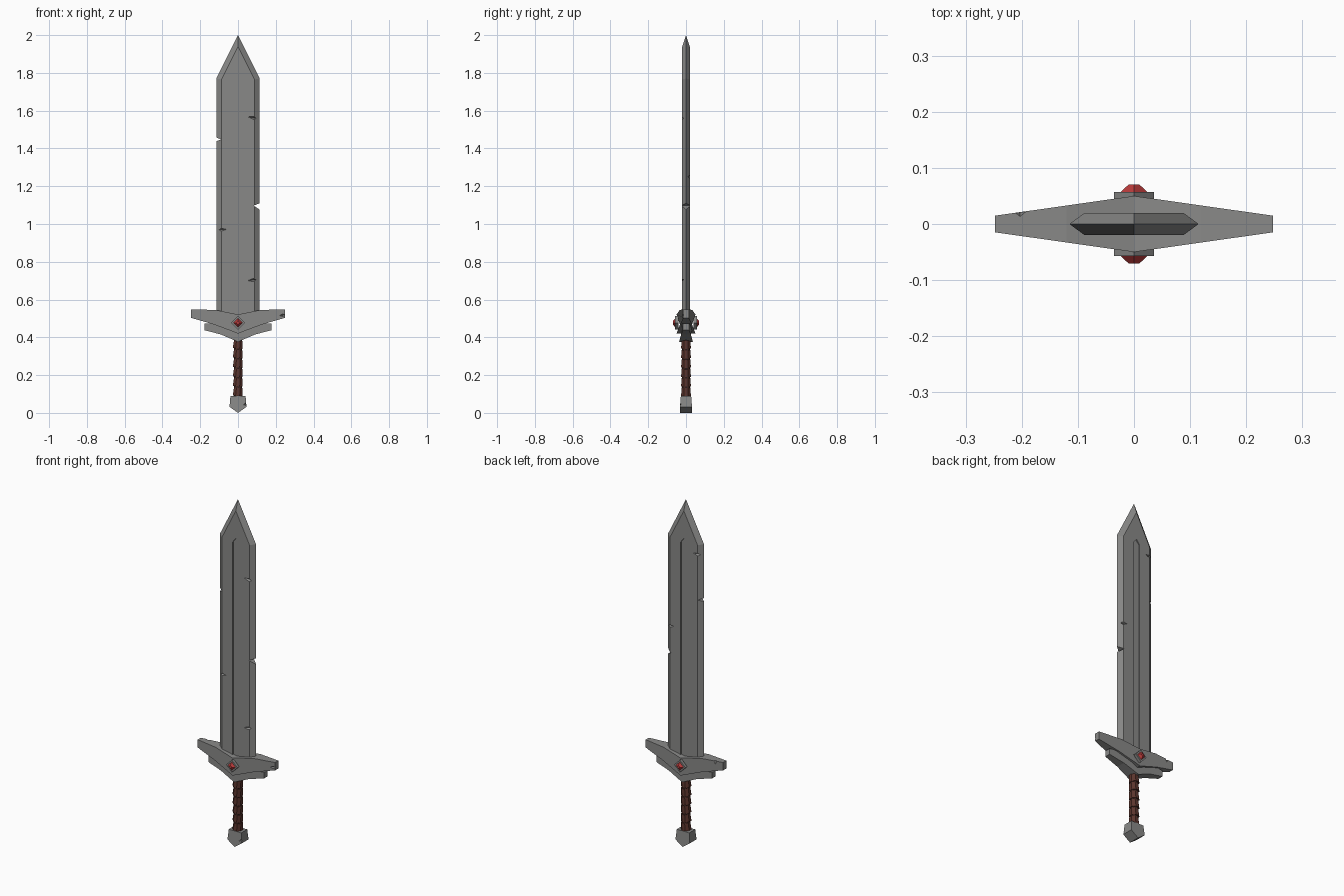
import bpy, bmesh, math
from mathutils import Matrix, Vector

if "Cube" in bpy.data.objects:
    bpy.data.objects.remove(bpy.data.objects["Cube"])


def material(name, rgb):
    m = bpy.data.materials.new(name)
    m.diffuse_color = (*rgb, 1)
    m.use_nodes = True
    m.node_tree.nodes["Principled BSDF"].inputs["Base Color"].default_value = m.diffuse_color
    return m


STEEL = material("worn steel", (0.25, 0.25, 0.245))
RED = material("red gem", (0.50, 0.045, 0.045))
BROWN = material("brown leather", (0.105, 0.035, 0.026))
DARK = material("dark leather", (0.06, 0.022, 0.017))


def finish(bm, name, mat):
    bmesh.ops.recalc_face_normals(bm, faces=bm.faces)
    me = bpy.data.meshes.new(name)
    bm.to_mesh(me)
    bm.free()
    ob = bpy.data.objects.new(name, me)
    bpy.context.collection.objects.link(ob)
    me.materials.append(mat)
    return ob


def prism(bm, pts, y0, y1):
    """Extrude an x-z outline; y0 and y1 are functions of x."""
    a = [bm.verts.new((x, y0(x), z)) for x, z in pts]
    b = [bm.verts.new((x, y1(x), z)) for x, z in pts]
    bm.faces.new(a)
    bm.faces.new(b[::-1])
    n = len(pts)
    for i in range(n):
        j = (i + 1) % n
        bm.faces.new((a[i], b[i], b[j], a[j]))


def scratch(bm, pos, size, angle):
    """Thin octahedron used to cut a nick."""
    m = (Matrix.Translation(pos) @ Matrix.Rotation(math.radians(angle), 4, 'Y')
         @ Matrix.Diagonal((*size, 1)))
    ax = [m @ Vector(v) for v in ((1, 0, 0), (0, 1, 0), (-1, 0, 0), (0, -1, 0))]
    ring = [bm.verts.new(v) for v in ax]
    for s in (1, -1):
        p = bm.verts.new(m @ Vector((0, 0, s)))
        for i in range(4):
            bm.faces.new((ring[i], ring[(i + 1) % 4], p))


def cut(ob, bm):
    cutter = finish(bm, "cutter", STEEL)
    cutter.hide_render = True
    mod = ob.modifiers.new("cut", 'BOOLEAN')
    mod.operation = 'DIFFERENCE'
    mod.solver = 'EXACT'
    mod.object = cutter
    bpy.context.view_layer.objects.active = ob
    bpy.ops.object.modifier_apply(modifier=mod.name)
    bpy.data.objects.remove(cutter)


def mirrored(half):
    """Complete an outline given its right half, both ends on x = 0."""
    return half + [(-x, z) for x, z in half[-2:0:-1]]


# Blade: flat faces with bevelled cutting edges and tip
bm = bmesh.new()
T = 0.02
outer = [(0.115, 0.46), (0.115, 1.77), (0, 2.0), (-0.115, 1.77), (-0.115, 0.46)]
inner = [(0.088, 0.46), (0.088, 1.765), (0, 1.94), (-0.088, 1.765), (-0.088, 0.46)]
edge = [bm.verts.new((x, 0, z)) for x, z in outer]
sides = []
for y in (-T, T):
    f = [bm.verts.new((x, y, z)) for x, z in inner]
    bm.faces.new(f)
    for i in range(4):
        bm.faces.new((edge[i], edge[i + 1], f[i + 1]))
        bm.faces.new((edge[i], f[i + 1], f[i]))
    sides.append(f)
bm.faces.new((edge[0], sides[0][0], sides[0][4], edge[4], sides[1][4], sides[1][0]))
blade = finish(bm, "blade", STEEL)

# Fullers, edge notches and scratches cut from the blade
bm = bmesh.new()
for s in (-1, 1):
    prism(bm, mirrored([(0, 0.4), (0.02, 0.4), (0.02, 1.755), (0, 1.78)]),
          lambda x: s * 0.0145, lambda x: s * 0.05)
for pts in ([(-0.14, 1.468), (-0.088, 1.447), (-0.14, 1.432)],
            [(0.14, 1.12), (0.083, 1.097), (0.14, 1.06)]):
    prism(bm, pts, lambda x: -0.1, lambda x: 0.1)
for x, y, z, a in ((0.082, -T, 1.562, 10), (-0.09, -T, 0.97, -3), (0.08, -T, 0.703, -5),
                   (-0.09, T, 1.71, -5), (0.092, T, 1.25, 8)):
    scratch(bm, (x, y, z), (0.03, 0.013, 0.008), a)
cut(blade, bm)

# Upper and lower guard: winged outlines, thinner toward the ends
bm = bmesh.new()
prism(bm, mirrored([(0, 0.521), (0.12, 0.545), (0.248, 0.548), (0.248, 0.503),
                    (0.127, 0.468), (0, 0.42)]),
      lambda x: -0.05 + abs(x) * 0.142, lambda x: 0.05 - abs(x) * 0.142)
guard = finish(bm, "upper_guard", STEEL)
bm = bmesh.new()
scratch(bm, (0.238, -0.017, 0.517), (0.025, 0.008, 0.007), -5)
scratch(bm, (-0.203, 0.021, 0.548), (0.01, 0.008, 0.02), 0)
cut(guard, bm)

bm = bmesh.new()
prism(bm, mirrored([(0, 0.45), (0.12, 0.475), (0.178, 0.472), (0.178, 0.438),
                    (0.09, 0.415), (0, 0.376)]),
      lambda x: -0.036 + abs(x) * 0.11, lambda x: 0.036 - abs(x) * 0.11)
finish(bm, "lower_guard", STEEL)


# Diamond settings and faceted gems on both sides
def diamond(name, mat, r0, r1, y0, y1):
    bm = bmesh.new()
    d = y1 - y0
    bmesh.ops.create_cone(bm, cap_ends=True, segments=4, radius1=r0, radius2=r1, depth=abs(d))
    s = 1 if d > 0 else -1
    m = (Matrix.Translation((0, (y0 + y1) / 2, 0.477))
         @ Matrix.Rotation(-s * math.pi / 2, 4, 'X'))
    bm.transform(m)
    # align corners with the x and z axes
    v = max(bm.verts, key=lambda v: abs(v.co.x)).co
    if abs(v.x) < 0.9 * max(r0, r1):
        bm.transform(Matrix.Translation((0, 0, 0.477)) @ Matrix.Rotation(math.pi / 4, 4, 'Y')
                     @ Matrix.Translation((0, 0, -0.477)))
    finish(bm, name, mat)


for s, side in ((-1, "front"), (1, "back")):
    diamond(side + "_gem_setting", STEEL, 0.036, 0.036, s * 0.04, s * 0.057)
    diamond(side + "_gem", RED, 0.026, 0.01, s * 0.055, s * 0.07)

# Grip: dark core with bulging leather wraps
bm = bmesh.new()
bmesh.ops.create_cone(bm, cap_ends=True, segments=8, radius1=0.022, radius2=0.022, depth=0.34,
                      matrix=Matrix.Translation((0, 0, 0.245)))
finish(bm, "grip_core", DARK)
for k in range(6):
    bm = bmesh.new()
    rot = Matrix.Rotation(math.pi / 8, 4, 'Z')
    tilt = Matrix.Rotation(math.radians(5), 4, 'Y')
    bmesh.ops.create_cone(bm, cap_ends=True, segments=8, radius1=0.028, radius2=0.025, depth=0.042,
                          matrix=Matrix.Translation((0, 0, 0.112 + k * 0.05)) @ tilt @ rot)
    finish(bm, f"grip_wrap_{k + 1}", BROWN)

# Pommel: pointed block with a nick
bm = bmesh.new()
prism(bm, mirrored([(0, 0.09), (0.04, 0.09), (0.045, 0.032), (0, 0.0)]),
      lambda x: -0.032, lambda x: 0.032)
for v in bm.verts:
    if v.co.z > 0.06:
        v.co.y *= 0.85
pommel = finish(bm, "pommel", STEEL)
bm = bmesh.new()
scratch(bm, (0.04, -0.032, 0.046), (0.014, 0.01, 0.007), -15)
cut(pommel, bm)
